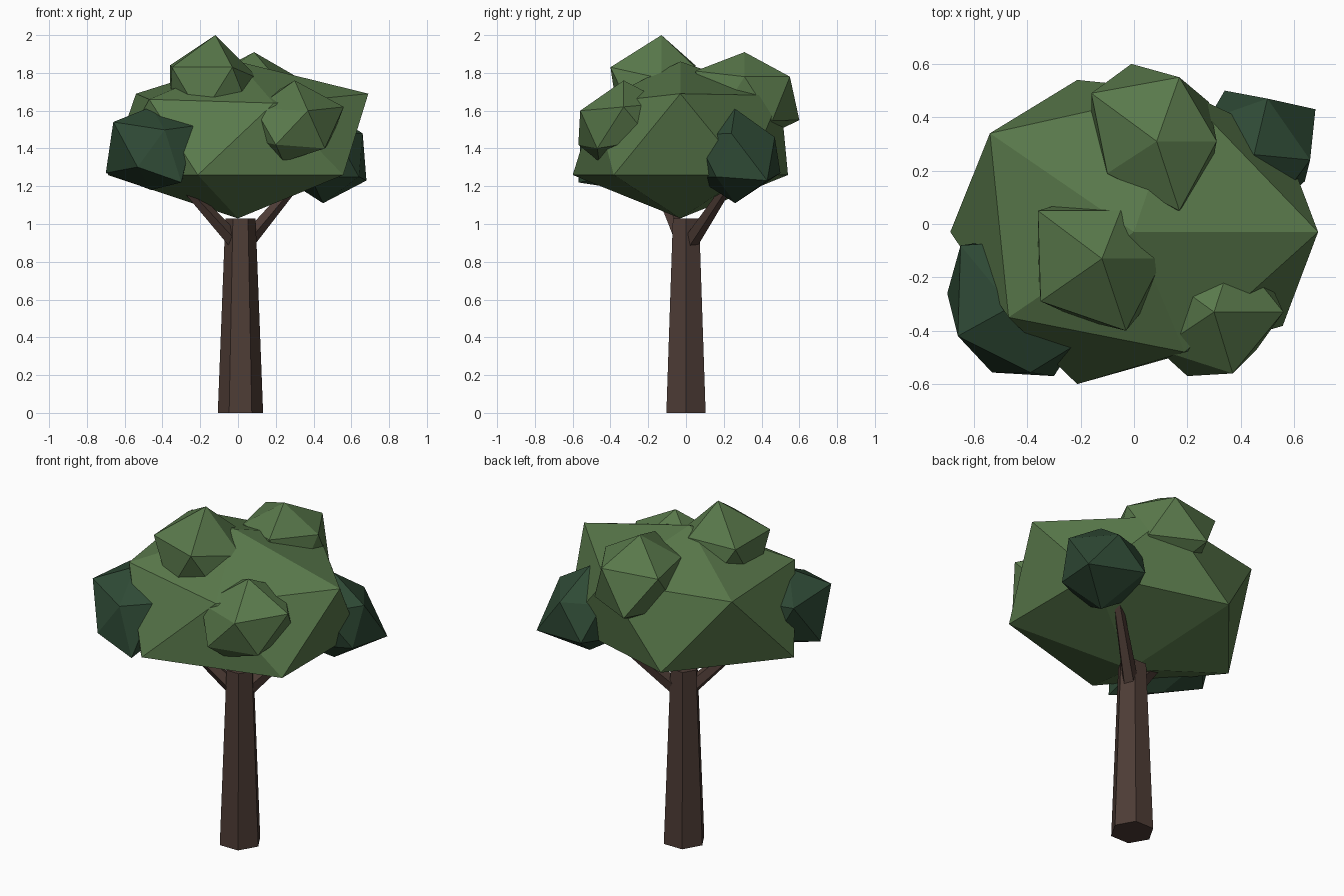
import bpy
import bmesh
from mathutils import Vector

cube = bpy.data.objects.get("Cube")
if cube:
    bpy.data.objects.remove(cube)


def material(name, colour):
    mat = bpy.data.materials.new(name)
    mat.use_nodes = True
    mat.diffuse_color = (*colour, 1)
    mat.node_tree.nodes["Principled BSDF"].inputs["Base Color"].default_value = (*colour, 1)
    return mat


leaf_green = material("leaf green", (0.1, 0.19, 0.07))
deep_green = material("deep green", (0.028, 0.068, 0.036))
bark_brown = material("bark brown", (0.075, 0.045, 0.036))


def finish(name, bm, mat):
    bmesh.ops.recalc_face_normals(bm, faces=bm.faces)
    mesh = bpy.data.meshes.new(name)
    bm.to_mesh(mesh)
    bm.free()
    mesh.materials.append(mat)
    obj = bpy.data.objects.new(name, mesh)
    bpy.context.collection.objects.link(obj)
    return obj


def clump(name, centre, radii, mat, corners=()):
    """Scaled icosahedron; the corner nearest each given point is pulled onto it."""
    bm = bmesh.new()
    bmesh.ops.create_icosphere(bm, subdivisions=1, radius=1)
    for v in bm.verts:
        v.co = Vector(c + r * k for c, r, k in zip(centre, radii, v.co))
    for corner in corners:
        target = Vector(corner)
        min(bm.verts, key=lambda v: (v.co - target).length).co = target
    return finish(name, bm, mat)


def limb(name, start, end, r_start, r_end, sides):
    """Tapered, faceted wooden limb between two points."""
    bm = bmesh.new()
    start, end = Vector(start), Vector(end)
    axis = end - start
    bmesh.ops.create_cone(bm, cap_ends=True, segments=sides,
                          radius1=r_start, radius2=r_end, depth=axis.length)
    turn = Vector((0, 0, 1)).rotation_difference(axis)
    for v in bm.verts:
        # quarter turn puts a corner on the x axis
        x, y, z = v.co
        v.co = turn @ Vector((y, -x, z)) + (start + end) / 2
    return finish(name, bm, bark_brown)


# Trunk and two branches
limb("trunk", (0.013, 0, 0), (0.013, 0, 1.03), 0.12, 0.08, 6)
limb("left_branch", (0.04, 0.02, 0.9), (0.32, 0.24, 1.23), 0.045, 0.025, 5)
limb("right_branch", (-0.01, -0.01, 0.9), (-0.31, -0.16, 1.23), 0.045, 0.025, 5)

# Main crown
clump("crown", (0, -0.03, 1.445), (0.77, 0.67, 0.415), leaf_green,
      [(0.69, -0.03, 1.69), (0.19, -0.48, 1.64), (-0.47, -0.35, 1.66),
       (-0.54, 0.34, 1.69), (0.18, 0.5, 1.68)])

# Light clumps on the crown
clump("top_front_clump", (-0.12, -0.13, 1.7), (0.27, 0.27, 0.3), leaf_green,
      [(-0.03, -0.4, 1.83), (-0.35, -0.29, 1.83), (-0.36, 0.05, 1.84),
       (-0.05, 0.05, 1.83), (0.11, -0.13, 1.77)])
clump("top_back_clump", (0.085, 0.31, 1.66), (0.27, 0.28, 0.25), leaf_green,
      [(0.31, 0.31, 1.78), (0.17, 0.55, 1.78), (-0.16, 0.49, 1.78),
       (-0.1, 0.19, 1.78), (0.17, 0.05, 1.81), (-0.01, 0.6, 1.55)])
clump("front_left_clump", (0.3, -0.33, 1.545), (0.27, 0.27, 0.215), leaf_green,
      [(0.56, -0.33, 1.62), (0.37, -0.56, 1.6), (0.09, -0.47, 1.61),
       (0.2, -0.57, 1.42), (0.46, -0.47, 1.4), (0.24, -0.46, 1.33)])

# Dark clumps at the sides
clump("right_dark_clump", (-0.46, -0.31, 1.4), (0.26, 0.29, 0.22), deep_green,
      [(-0.7, -0.26, 1.27), (-0.66, -0.42, 1.54), (-0.65, -0.08, 1.52),
       (-0.23, -0.46, 1.52), (-0.3, -0.57, 1.22)])
clump("back_left_dark_clump", (0.45, 0.26, 1.36), (0.24, 0.25, 0.25), deep_green,
      [(0.68, 0.43, 1.23), (0.66, 0.24, 1.48), (0.34, 0.5, 1.27),
       (0.5, 0.47, 1.46), (0.64, 0.16, 1.25)])
